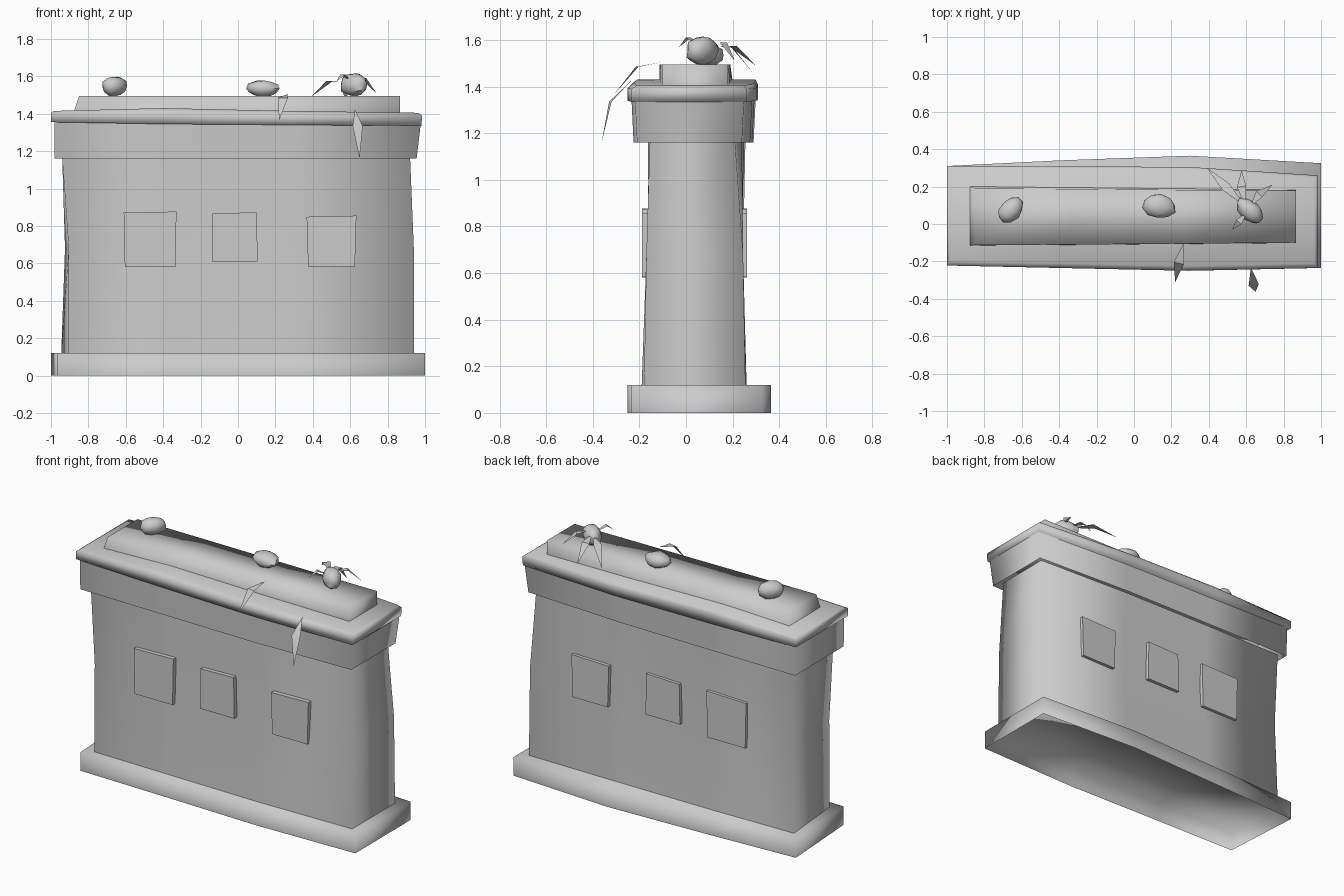
import bpy, math, random
from mathutils import Vector, Matrix

if "Cube" in bpy.data.objects:
    bpy.data.objects.remove(bpy.data.objects["Cube"])

random.seed(4)


def make(name, verts, faces, angle=35):
    mesh = bpy.data.meshes.new(name)
    mesh.from_pydata(verts, [], faces)
    mesh.update()
    obj = bpy.data.objects.new(name, mesh)
    bpy.context.collection.objects.link(obj)
    bpy.ops.object.select_all(action='DESELECT')
    obj.select_set(True)
    bpy.context.view_layer.objects.active = obj
    bpy.ops.object.shade_smooth_by_angle(angle=math.radians(angle))
    return obj


def plan(x0, x1, front, back, z, inset=0):
    """Slightly bowed oblong: front and back y (and z) at four stations left to right.
    inset pulls the front left corner inwards."""
    zs = z if isinstance(z, (list, tuple)) else [z] * 4
    xs = [x0 + (x1 - x0) * t for t in (0, 0.3, 0.65, 1)]
    a = list(zip([xs[0] + inset] + xs[1:], front, zs))
    b = list(zip(xs, back, zs))
    return a + b[::-1]


def loft(name, loops, bottom=False, top=False):
    verts = [p for lp in loops for p in lp]
    n = len(loops[0])
    faces = [(k * n + i, k * n + (i + 1) % n, (k + 1) * n + (i + 1) % n, (k + 1) * n + i)
             for k in range(len(loops) - 1) for i in range(n)]
    # End caps as quad strips across the depth
    strip = [(i, i + 1, n - 2 - i, n - 1 - i) for i in range(n // 2 - 1)]
    if bottom:
        faces += [f[::-1] for f in strip]
    if top:
        o = (len(loops) - 1) * n
        faces += [tuple(v + o for v in f) for f in strip]
    return make(name, verts, faces, 180)


# Wall outlines
foot = plan(-0.945, 0.94, (-.17, -.18, -.19, -.18), (.25, .26, .26, .255), 0.12, .04)
middle = plan(-0.925, 0.94, (-.165, -.16, -.16, -.17), (.245, .237, .237, .245), 0.68, .02)
head = plan(-0.94, 0.92, (-.155, -.16, -.163, -.155), (.255, .25, .24, .21), 1.17)

# Plinth, a lid open underneath
bf, bb = (-.22, -.232, -.25, -.235), (.31, .34, .365, .325)
loft("plinth", [plan(-1, 1, bf, bb, 0, .033), plan(-1, 1, bf, bb, 0.12, .033)], top=True)
loft("wall_body", [foot, middle, head])

# Cornice under the coping, open beneath
loft("cornice", [
    plan(-0.98, 0.955, (-.205, -.215, -.225, -.21), (.29, .285, .275, .24), 1.16),
    plan(-0.98, 0.98, (-.21, -.22, -.235, -.22), (.3, .295, .285, .25), 1.37)])

# Coping slab with a softened upper edge
cf, cb = (-.222, -.235, -.25, -.235), (.31, .308, .305, .26)
loft("coping_slab", [
    plan(-1, 0.98, cf, cb, (1.355, 1.345, 1.34, 1.335)),
    plan(-1, 0.985, cf, cb, (1.405, 1.41, 1.395, 1.39)),
    plan(-0.985, 0.965, [y + .025 for y in cf], [y - .01 for y in cb],
         (1.415, 1.43, 1.415, 1.405))], bottom=True, top=True)

# Raised block along the top
loft("top_block", [
    plan(-0.885, 0.865, (-.115, -.112, -.107, -.102), (.205, .2, .192, .182), 1.39),
    plan(-0.85, 0.865, (-.113, -.11, -.105, -.1), (.19, .187, .182, .178), 1.495)], top=True)

# Square blocks running through the wall, showing on both faces
for i, (xa, xb, za, zb, tilt) in enumerate([(-.605, -.335, .58, .877, -.006),
                                            (-.14, .105, .61, .873, .005),
                                            (.375, .625, .583, .855, -.008)]):
    ya, yb = -.188, .262
    quad = [(xa, za), (xb, za), (xb - tilt, zb), (xa + tilt, zb - .006)]
    verts = [(x, ya, z) for x, z in quad] + [(x, yb, z) for x, z in quad]
    faces = [(0, 1, 2, 3), (7, 6, 5, 4)] + [(k, k + 4, (k + 1) % 4 + 4, (k + 1) % 4) for k in range(4)]
    make(f"stone_block_{i + 1}", verts, faces)

# Lumpy stones on top
for i, (loc, size, turn) in enumerate([((-.66, .075, 1.545), (.08, .058, .056), 45),
                                       ((.135, .095, 1.535), (.092, .068, .046), -8),
                                       ((.62, .07, 1.555), (.09, .055, .066), -40)]):
    bpy.ops.mesh.primitive_ico_sphere_add(subdivisions=2, radius=1)
    rock = bpy.context.object
    rock.name = f"rock_{i + 1}"
    m = (Matrix.Translation(loc) @ Matrix.Rotation(math.radians(turn), 4, 'Z')
         @ Matrix.Diagonal((*size, 1)))
    for v in rock.data.vertices:
        v.co = m @ (v.co * random.uniform(0.9, 1.06))
    bpy.ops.object.shade_smooth_by_angle(angle=math.radians(45))


# Diamond leaves folded across the middle
def leaf(name, root, mid, tip, width):
    root, mid, tip = Vector(root), Vector(mid), Vector(tip)
    side = (tip - root).cross(Vector((0, 0, 1))).normalized() * width / 2
    make(name, [root, mid + side, mid - side, tip], [(0, 1, 2), (3, 2, 1)])


for i, args in enumerate([
        ((.6, .09, 1.57), (.49, .2, 1.575), (.39, .3, 1.49), .05),
        ((.6, .09, 1.58), (.575, .2, 1.565), (.575, .287, 1.46), .05),
        ((.62, .09, 1.59), (.67, .16, 1.59), (.74, .21, 1.51), .045),
        ((.61, .07, 1.57), (.56, .01, 1.61), (.525, -.03, 1.57), .035),
        ((.265, -.1, 1.505), (.24, -.21, 1.485), (.22, -.31, 1.365), .055),
        ((.625, -.235, 1.425), (.64, -.325, 1.335), (.65, -.362, 1.16), .055)]):
    leaf(f"leaf_{i + 1}", *args)
